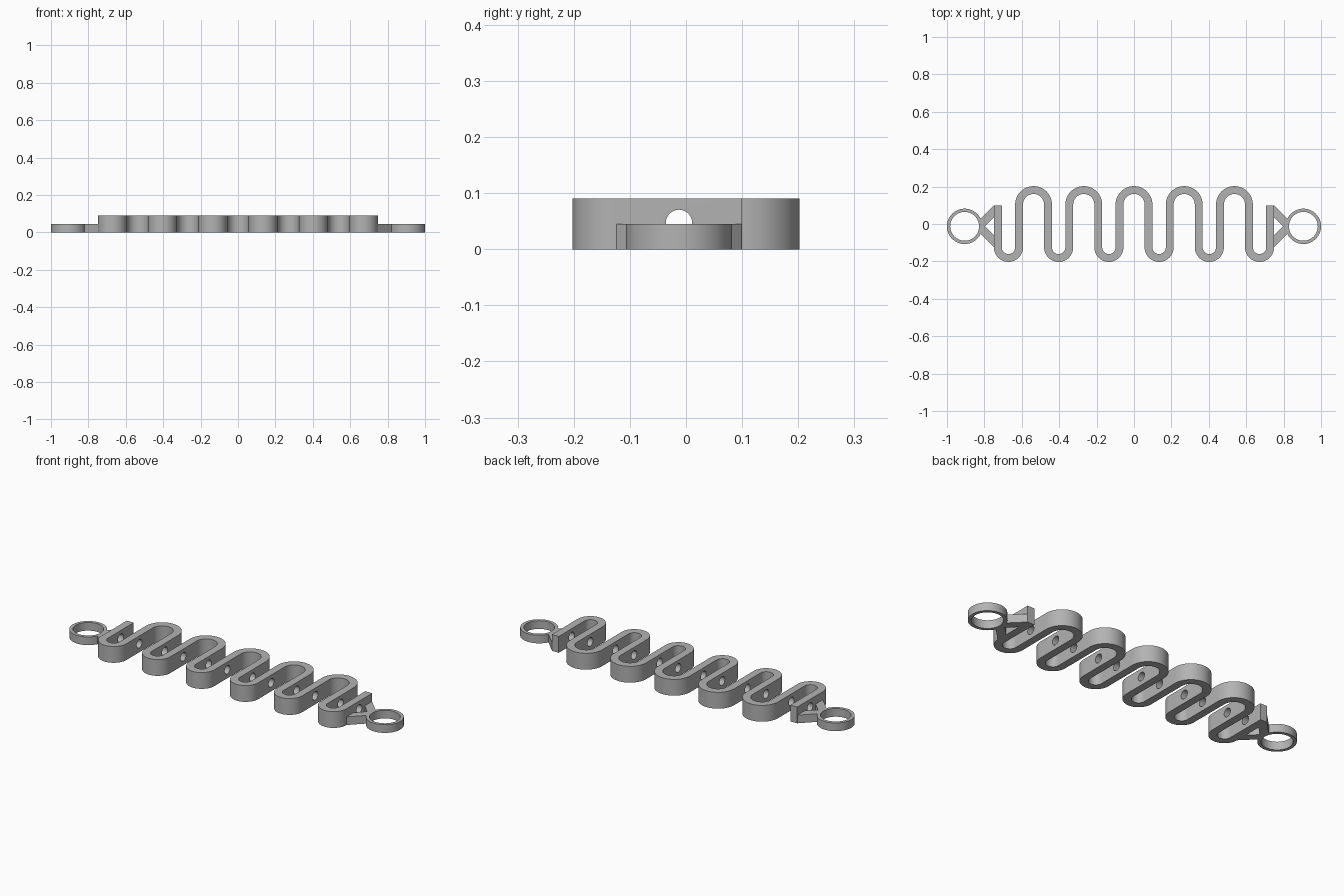
import bpy
import bmesh
from math import sin, cos, pi, radians
from mathutils import Vector

if "Cube" in bpy.data.objects:
    bpy.data.objects.remove(bpy.data.objects["Cube"], do_unlink=True)

HEIGHT, END_HEIGHT = 0.09, 0.045   # body, and end fittings
HALF_BAND = 0.021                  # half the band thickness
PITCH = 0.2685                     # distance between loops
R_BACK, R_FRONT = 0.0775, 0.0567   # centreline radii of the bends
Y_BACK, Y_FRONT = 0.104, -0.125    # centres of the bends
AXIS_Y = -0.0125                   # line of the cord holes and rings
STEPS = 24

grey = bpy.data.materials.new("grey plastic")
grey.use_nodes = True
grey.diffuse_color = (0.45, 0.45, 0.45, 1)
grey.node_tree.nodes["Principled BSDF"].inputs["Base Color"].default_value = (0.45, 0.45, 0.45, 1)


def finish(bm, name):
    bmesh.ops.recalc_face_normals(bm, faces=bm.faces)
    mesh = bpy.data.meshes.new(name)
    bm.to_mesh(mesh)
    bm.free()
    mesh.materials.append(grey)
    obj = bpy.data.objects.new(name, mesh)
    bpy.context.collection.objects.link(obj)
    return obj


def smooth(obj):
    bpy.ops.object.select_all(action="DESELECT")
    obj.select_set(True)
    bpy.context.view_layer.objects.active = obj
    bpy.ops.object.shade_smooth_by_angle(angle=radians(30))


def extrude_up(bm, height):
    result = bmesh.ops.extrude_face_region(bm, geom=bm.faces[:])
    verts = [v for v in result["geom"] if isinstance(v, bmesh.types.BMVert)]
    bmesh.ops.translate(bm, verts=verts, vec=(0, 0, height))


def ribbon(bm, edge_a, edge_b, closed=False):
    """Flat strip of quads between two matching rows of points."""
    a = [bm.verts.new((p[0], p[1], 0)) for p in edge_a]
    b = [bm.verts.new((p[0], p[1], 0)) for p in edge_b]
    for i in range(len(a) if closed else len(a) - 1):
        j = (i + 1) % len(a)
        bm.faces.new((a[i], a[j], b[j], b[i]))


# Wavy band: front bends alternate with wider back bends
left_edge, right_edge = [], []


def add_point(center, normal):
    left_edge.append(center + normal * HALF_BAND)
    right_edge.append(center - normal * HALF_BAND)


x_start = -2.5 * PITCH
add_point(Vector((x_start - R_FRONT, 0.1)), Vector((1, 0)))
for k in range(11):
    front = k % 2 == 0
    radius, y = (R_FRONT, Y_FRONT) if front else (R_BACK, Y_BACK)
    mid = Vector((x_start + k * PITCH / 2, y))
    for s in range(STEPS + 1):
        t = pi * s / STEPS
        out = Vector((-cos(t), -sin(t) if front else sin(t)))
        add_point(mid + out * radius, -out if front else out)
add_point(Vector((-x_start + R_FRONT, 0.1)), Vector((-1, 0)))

bm = bmesh.new()
ribbon(bm, left_edge, right_edge)
extrude_up(bm, HEIGHT)
band = finish(bm, "wavy_band")

# Cord hole bored through every leg of the band
bpy.ops.mesh.primitive_cylinder_add(vertices=32, radius=0.0235, depth=1.7,
                                    location=(0, AXIS_Y, 0.047), rotation=(0, pi / 2, 0))
cutter = bpy.context.object
cutter.name = "cord_hole_cutter"
cutter.hide_render = True
bore = band.modifiers.new("cord holes", "BOOLEAN")
bore.operation = "DIFFERENCE"
bore.solver = "EXACT"
bore.object = cutter
bpy.context.view_layer.objects.active = band
bpy.ops.object.modifier_apply(modifier=bore.name)
bpy.data.objects.remove(cutter, do_unlink=True)
smooth(band)

# End fittings: a ring joined to the band by a pair of slanted struts
for side, label in ((-1, "right"), (1, "left")):
    circle = [Vector((cos(2 * pi * i / 64), sin(2 * pi * i / 64))) for i in range(64)]
    centre = Vector((side * 0.9055, AXIS_Y))
    bm = bmesh.new()
    ribbon(bm, [centre + c * 0.0945 for c in circle],
           [centre + c * 0.077 for c in circle], closed=True)
    extrude_up(bm, END_HEIGHT)
    smooth(finish(bm, label + "_ring"))

    bm = bmesh.new()
    outer = [(0.748, 0.1125), (0.82, 0.0405), (0.82, 0), (0.82, -0.0405), (0.748, -0.1125)]
    inner = [(0.748, 0.049), (0.772, 0.025), (0.797, 0), (0.772, -0.025), (0.748, -0.049)]
    ribbon(bm, *[[(side * x, AXIS_Y + y) for x, y in row] for row in (outer, inner)])
    extrude_up(bm, END_HEIGHT)
    finish(bm, label + "_struts")
